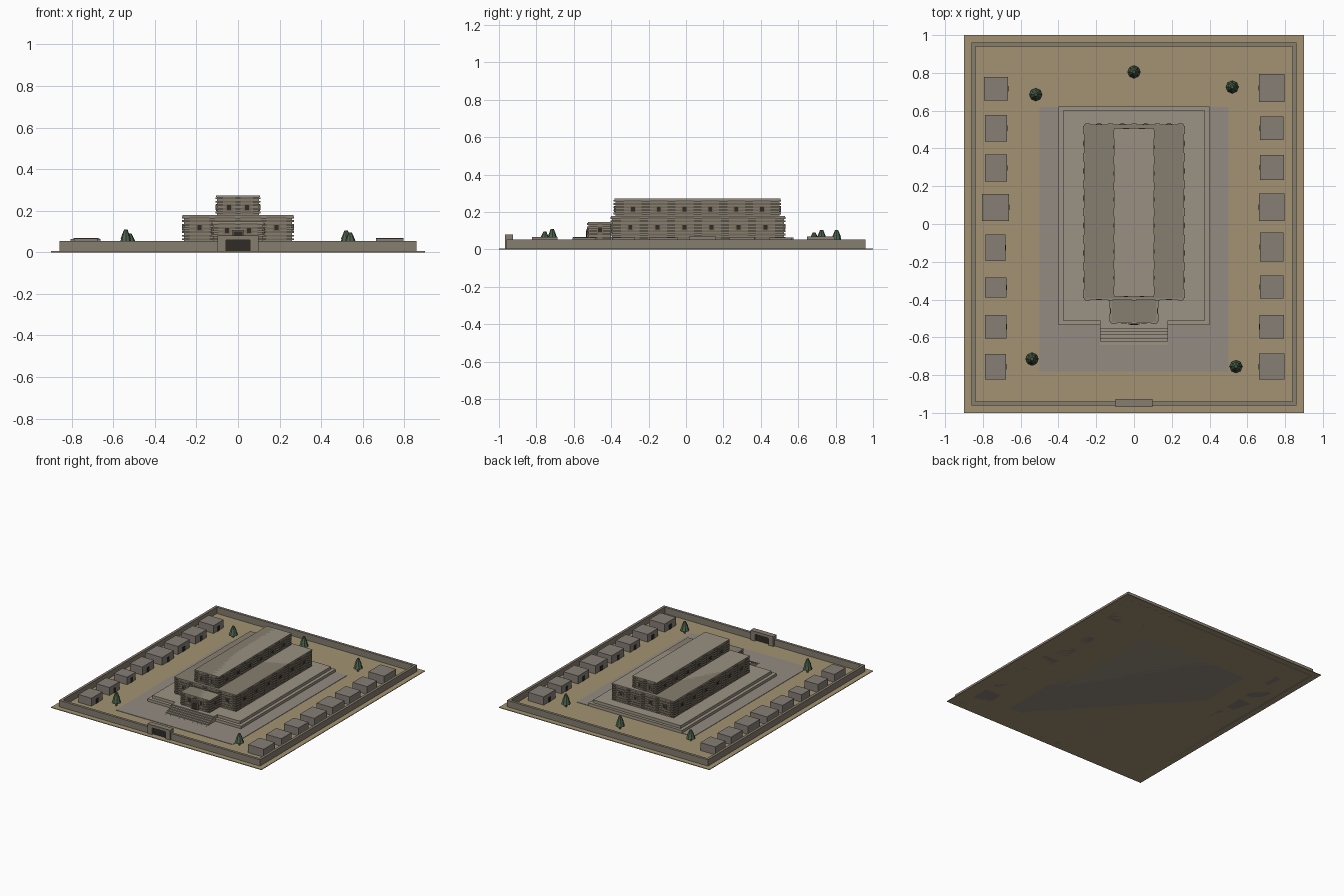
import bpy, bmesh, math
from mathutils import Matrix, Vector

if "Cube" in bpy.data.objects:
    bpy.data.objects.remove(bpy.data.objects["Cube"])


def mat(name, r, g, b):
    m = bpy.data.materials.new(name)
    m.diffuse_color = (r, g, b, 1)
    m.use_nodes = True
    m.node_tree.nodes["Principled BSDF"].inputs["Base Color"].default_value = m.diffuse_color
    return m


SAND = mat("sand", 0.36, 0.29, 0.17)
PAVE = mat("paving", 0.29, 0.26, 0.22)
STONE = mat("stone", 0.33, 0.29, 0.23)
WALL = mat("wall_stone", 0.24, 0.21, 0.16)
TIMBER = mat("timber", 0.17, 0.14, 0.10)
ROOF = mat("roof_stone", 0.32, 0.28, 0.22)
HOUSE = mat("house_wall", 0.24, 0.21, 0.18)
DARK = mat("dark_opening", 0.03, 0.025, 0.02)
LEAF = mat("leaf", 0.07, 0.12, 0.07)


def boxes(name, items, material):
    """One object from boxes given as (x0, x1, y0, y1, z0, z1)."""
    bm = bmesh.new()
    for x0, x1, y0, y1, z0, z1 in items:
        m = Matrix.Translation(((x0 + x1) / 2, (y0 + y1) / 2, (z0 + z1) / 2))
        m = m @ Matrix.Diagonal((x1 - x0, y1 - y0, z1 - z0, 1))
        bmesh.ops.create_cube(bm, size=1, matrix=m)
    return finish(name, bm, material)


def finish(name, bm, material):
    me = bpy.data.meshes.new(name)
    bm.to_mesh(me)
    bm.free()
    ob = bpy.data.objects.new(name, me)
    me.materials.append(material)
    bpy.context.collection.objects.link(ob)
    return ob


# ground, paving and stepped platform
boxes("ground", [(-.9, .9, -1, 1, 0, .005)], SAND)
boxes("paved_court", [(-.5, .5, -.78, .62, 0, .008)], PAVE)
boxes("platform", [(-.4, .4, -.535, .622, 0, .028),
                   (-.375, .375, -.51, .60, .028, .05)], STONE)

# front stairs
N = 6
boxes("front_stairs", [(-.18, .18, -.64 + .105 * i / N, -.51, 0, .05 * (i + 1) / N)
                       for i in range(N)], STONE)

# enclosure wall and gate
H = .054
boxes("enclosure_wall", [(-.86, -.84, -.96, .96, 0, H), (.84, .86, -.96, .96, 0, H),
                         (-.84, .84, .94, .96, 0, H), (-.84, -.098, -.96, -.94, 0, H),
                         (.098, .84, -.96, -.94, 0, H)], WALL)
boxes("gate_frame", [(-.098, -.058, -.968, -.926, 0, .06), (.058, .098, -.968, -.926, 0, .06),
                     (-.098, .098, -.968, -.926, .058, .08)], WALL)
boxes("gate_doors", [(-.058, -.001, -.953, -.941, 0, .058),
                     (.001, .058, -.953, -.941, 0, .058)], DARK)


def spread(a, b, n):
    return [a + (b - a) * i / (n - 1) for i in range(n)]


def hall(name, x, y0, y1, z0, z1, courses, nx, ny, wz, front_x=None):
    """Coursed stone hall with timber bands, stacked beam ends and windows."""
    boxes(name + "_walls", [(-x, x, y0, y1, z0, z1)], WALL)
    roof_t = .007
    boxes(name + "_roof", [(-x - .005, x + .005, y0 - .005, y1 + .005, z1 - roof_t, z1)], ROOF)
    step = (z1 - roof_t - z0) / courses
    bands, ends, frames, holes = [], [], [], []
    px, py = spread(-x + .014, x - .014, nx), spread(y0 + .025, y1 - .025, ny)
    e, w = .009, .022
    # windows sit midway between beam-end stacks
    wx = [(a + b) / 2 for a, b in zip(px, px[1:])]
    wy = [(a + b) / 2 for a, b in zip(py, py[1:])]
    for k in range(courses):
        a = z0 + step * (k + .45)
        b = a + step * .5
        bands.append((-x - .004, x + .004, y0 - .004, y1 + .004, a, b))
        for v in px:
            ends.append((v - w * .6, v + w * .6, y0 - e, y1 + e, a, b))
        for v in py:
            ends.append((-x - e, x + e, v - w, v + w, a, b))
    h = .012
    for v in wy:
        frames.append((-x - .007, x + .007, v - .016, v + .016, wz - h - .005, wz + h + .005))
        holes.append((-x - .008, x + .008, v - .010, v + .010, wz - h, wz + h))
    for v in wx:
        near = y0 if front_x is None or abs(v) > front_x else y1 - .05
        frames.append((v - .016, v + .016, near - .007, y1 + .007, wz - h - .005, wz + h + .005))
        holes.append((v - .010, v + .010, near - .008, y1 + .008, wz - h, wz + h))
    boxes(name + "_timber_bands", bands, TIMBER)
    boxes(name + "_beam_ends", ends, WALL)
    boxes(name + "_window_frames", frames, TIMBER)
    boxes(name + "_windows", holes, DARK)


# main hall, upper storey and entrance porch
hall("main_hall", .261, -.395, .523, .05, .18, 7, 5, 7, .118, front_x=.125)
hall("upper_hall", .10, -.378, .50, .18, .272, 5, 3, 7, .216)
hall("porch", .12, -.52, -.40, .05, .148, 5, 3, 2, .105)
boxes("porch_door_frame", [(-.03, .03, -.532, -.51, .05, .108)], TIMBER)
boxes("porch_door", [(-.021, .021, -.534, -.51, .05, .1)], DARK)

# rows of small houses, (x centre, y centre, half width, half depth, height)
left = [(-.731, .716, .064, .061, .066), (-.731, .507, .059, .069, .064),
        (-.731, .297, .059, .072, .068), (-.733, .088, .072, .072, .065),
        (-.734, -.126, .053, .071, .067), (-.733, -.336, .057, .052, .063),
        (-.733, -.544, .057, .061, .066), (-.733, -.755, .056, .068, .066)]
right = [(.730, .720, .067, .073, .069), (.730, .507, .062, .061, .064),
         (.730, .299, .063, .067, .066), (.730, .088, .067, .073, .068),
         (.730, -.122, .062, .077, .065), (.730, -.333, .062, .061, .065),
         (.730, -.544, .065, .062, .064), (.730, -.755, .067, .069, .067)]
boxes("small_houses", [(x - a, x + a, y - b, y + b, 0, h)
                       for x, y, a, b, h in left + right], HOUSE)
doors = []
for x, y, a, b, h in left + right:
    d = x + a if x < 0 else x - a
    doors.append((d - .003, d + .003, y - .014, y + .014, .005, .04))
boxes("small_house_doors", doors, DARK)


# trees: short trunk with stacked eight-sided cones
def cone(bm, x, y, z0, z1, r0, r1):
    bmesh.ops.create_cone(bm, cap_ends=True, segments=8, radius1=r0, radius2=r1,
                          depth=z1 - z0, matrix=Matrix.Translation((x, y, (z0 + z1) / 2)))


trunks, crowns = bmesh.new(), bmesh.new()
for x, y, h in [(-.52, .685, .09), (0, .805, .105), (.52, .725, .105),
                (-.54, -.715, .11), (.54, -.755, .095)]:
    cone(trunks, x, y, 0, h * .4, .007, .006)
    cone(crowns, x, y, h * .28, h * .75, .034, .016)
    cone(crowns, x, y, h * .6, h, .025, .008)
finish("tree_trunks", trunks, TIMBER)
finish("tree_crowns", crowns, LEAF)
